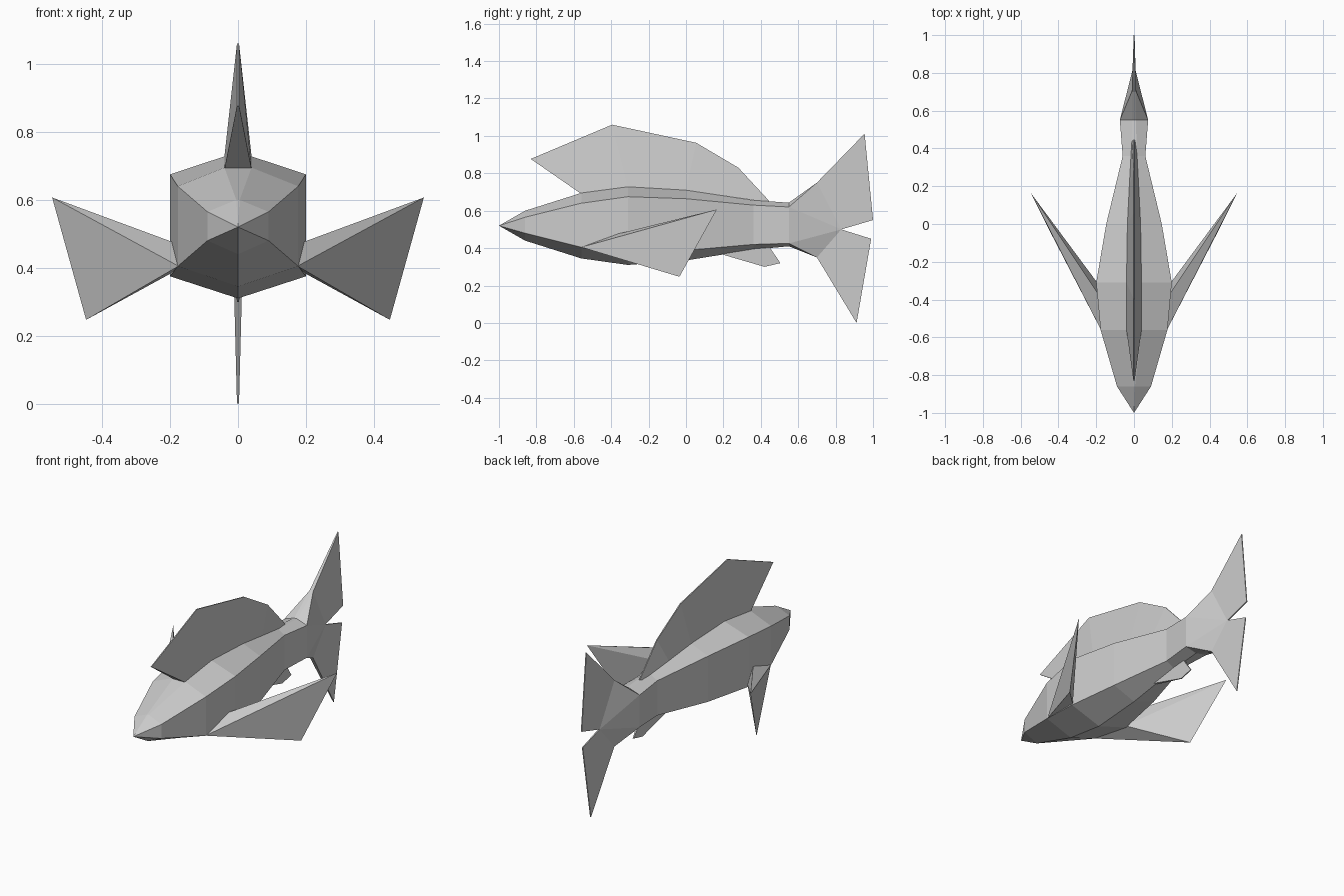
import bpy, bmesh

if "Cube" in bpy.data.objects:
    bpy.data.objects.remove(bpy.data.objects["Cube"])

def finish(bm, name):
    bmesh.ops.remove_doubles(bm, verts=bm.verts[:], dist=0.0005)
    bmesh.ops.recalc_face_normals(bm, faces=bm.faces[:])
    me = bpy.data.meshes.new(name)
    bm.to_mesh(me)
    bm.free()
    ob = bpy.data.objects.new(name, me)
    bpy.context.collection.objects.link(ob)
    return ob

def hull(name, pts):
    bm = bmesh.new()
    vs = [bm.verts.new(p) for p in pts]
    bmesh.ops.convex_hull(bm, input=vs)
    return finish(bm, name)

def fin(name, base, tip, tip_t=0.003):
    """Thin upright fin between a base chain (y, z, half thickness) and a tip chain (y, z)."""
    bm = bmesh.new()
    rows = []
    for (by, bz, t), (ty, tz) in zip(base, tip):
        rows.append([bm.verts.new(p) for p in
                     ((t, by, bz), (tip_t, ty, tz), (-tip_t, ty, tz), (-t, by, bz))])
    for a, b in zip(rows, rows[1:]):
        for i in range(4):
            j = (i + 1) % 4
            bm.faces.new((a[i], a[j], b[j], b[i]))
    bm.faces.new(rows[0])
    bm.faces.new(rows[-1][::-1])
    return finish(bm, name)

# Body: lofted rings of (y, back half width, back z, side half width, side top z, side bottom z, belly z)
rings = [(-0.86, 0.005, 0.60, 0.09, 0.565, 0.48, 0.44),
         (-0.56, 0.04, 0.695, 0.177, 0.64, 0.405, 0.345),
         (-0.31, 0.04, 0.728, 0.2, 0.675, 0.375, 0.31),
         (0.0, 0.035, 0.71, 0.147, 0.664, 0.388, 0.334),
         (0.36, 0.015, 0.656, 0.06, 0.63, 0.42, 0.392),
         (0.55, 0.01, 0.643, 0.075, 0.62, 0.425, 0.41)]
bm = bmesh.new()
loops = []
for y, t, zt, w, zs, zb, z0 in rings:
    loops.append([bm.verts.new((x, y, z)) for x, z in
                  ((t, zt), (w, zs), (w, zb), (0, z0), (-w, zb), (-w, zs), (-t, zt))])
nose = bm.verts.new((0, -1, 0.52))
for i in range(7):
    j = (i + 1) % 7
    bm.faces.new((nose, loops[0][i], loops[0][j]))
    for a, b in zip(loops, loops[1:]):
        bm.faces.new((a[i], a[j], b[j], b[i]))
bm.faces.new(loops[-1])
finish(bm, "body")

# Tail root: wedge from the last body ring to a thin vertical edge
hull("tail_root", [(s * x, y, z) for s in (-1, 1) for x, y, z in
     ((0.01, 0.55, 0.643), (0.075, 0.55, 0.62), (0.075, 0.55, 0.425), (0.003, 0.55, 0.41),
      (0.012, 0.70, 0.75), (0.012, 0.70, 0.35), (0.004, 0.83, 0.5))])

# Tail lobes
fin("tail_upper_lobe", [(0.70, 0.75, 0.012), (0.83, 0.50, 0.004)], [(0.955, 1.012), (1.0, 0.55)])
fin("tail_lower_lobe", [(0.70, 0.35, 0.012), (0.83, 0.50, 0.004)], [(0.912, 0.0), (0.99, 0.45)])

# Back fin
fin("dorsal_fin",
    [(-0.56, 0.69, 0.04), (-0.31, 0.728, 0.04), (0.0, 0.71, 0.035), (0.2, 0.68, 0.025), (0.44, 0.645, 0.012)],
    [(-0.83, 0.877), (-0.395, 1.06), (0.055, 0.963), (0.28, 0.83), (0.445, 0.652)])

# Belly fin
fin("anal_fin", [(0.18, 0.37, 0.01), (0.44, 0.415, 0.008)], [(0.42, 0.30), (0.505, 0.32)])

# Side fins
for side, s in (("left", 1), ("right", -1)):
    hull(side + "_pectoral_fin", [(s * x, y, z) for x, y, z in
         ((0.175, -0.56, 0.405), (0.19, -0.37, 0.475), (0.195, -0.31, 0.385),
          (0.547, 0.165, 0.607), (0.447, -0.035, 0.247))])
